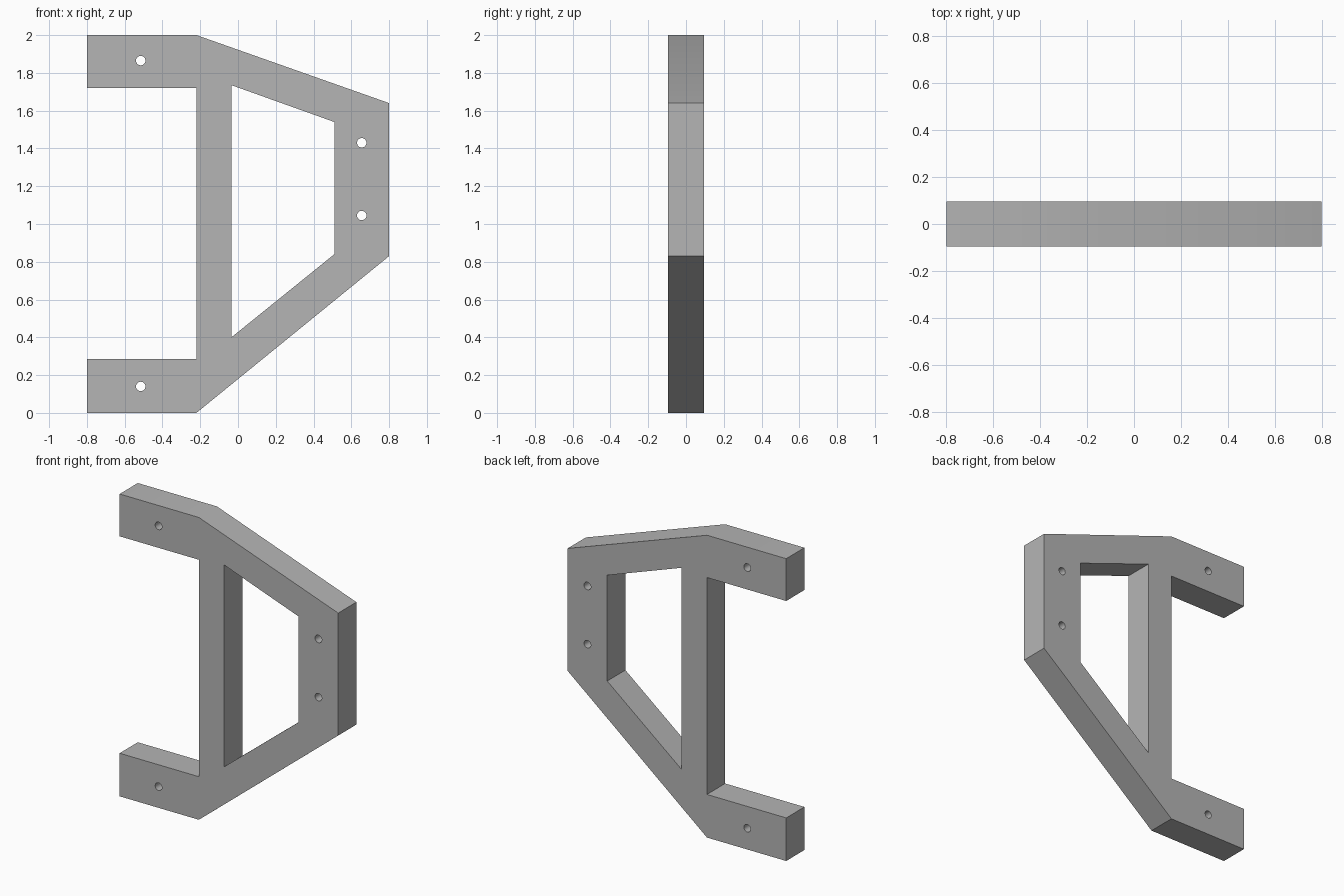
import bpy, bmesh, math

cube = bpy.data.objects.get("Cube")
if cube:
    bpy.data.objects.remove(cube, do_unlink=True)

HALF_DEPTH = 0.095
HOLE_RADIUS = 0.025

# Outlines in x, z
outer = [(-0.8, 0), (-0.22, 0), (0.8, 0.83), (0.8, 1.64), (-0.22, 2), (-0.8, 2),
         (-0.8, 1.72), (-0.22, 1.72), (-0.22, 0.285), (-0.8, 0.285)]
window = [(-0.035, 0.4), (0.51, 0.84), (0.51, 1.54), (-0.035, 1.735)]
bolt_holes = [(-0.515, 0.14), (-0.515, 1.865), (0.655, 1.045), (0.655, 1.43)]


def circle(cx, cz, r, n=32):
    return [(cx + r * math.cos(math.tau * i / n), cz + r * math.sin(math.tau * i / n))
            for i in range(n)]


def add_loop(curve, points):
    spline = curve.splines.new('POLY')
    spline.points.add(len(points) - 1)
    for p, (x, z) in zip(spline.points, points):
        p.co = (x, z, 0, 1)
    spline.use_cyclic_u = True


# Flat bracket profile with window and bolt holes, extruded through its depth
curve = bpy.data.curves.new("bracket_profile", 'CURVE')
curve.dimensions = '2D'
curve.fill_mode = 'BOTH'
curve.extrude = HALF_DEPTH
add_loop(curve, outer)
add_loop(curve, window)
for x, z in bolt_holes:
    add_loop(curve, circle(x, z, HOLE_RADIUS))

bracket = bpy.data.objects.new("bracket_frame", curve)
bpy.context.collection.objects.link(bracket)
bracket.rotation_euler.x = math.pi / 2
bpy.ops.object.select_all(action='DESELECT')
bracket.select_set(True)
bpy.context.view_layer.objects.active = bracket
bpy.ops.object.convert(target='MESH')
bracket = bpy.context.view_layer.objects.active
bpy.ops.object.transform_apply(location=False, rotation=True, scale=False)

# Weld caps to walls, merge coplanar triangles
bm = bmesh.new()
bm.from_mesh(bracket.data)
bmesh.ops.remove_doubles(bm, verts=bm.verts, dist=0.0005)
bmesh.ops.recalc_face_normals(bm, faces=bm.faces)
bm.to_mesh(bracket.data)
bm.free()
bpy.ops.object.shade_smooth_by_angle(angle=math.radians(30))

# Single grey finish
grey = bpy.data.materials.new("plain_grey")
grey.use_nodes = True
color = (0.46, 0.46, 0.46, 1)
grey.diffuse_color = color
grey.node_tree.nodes["Principled BSDF"].inputs["Base Color"].default_value = color
bracket.data.materials.clear()
bracket.data.materials.append(grey)
